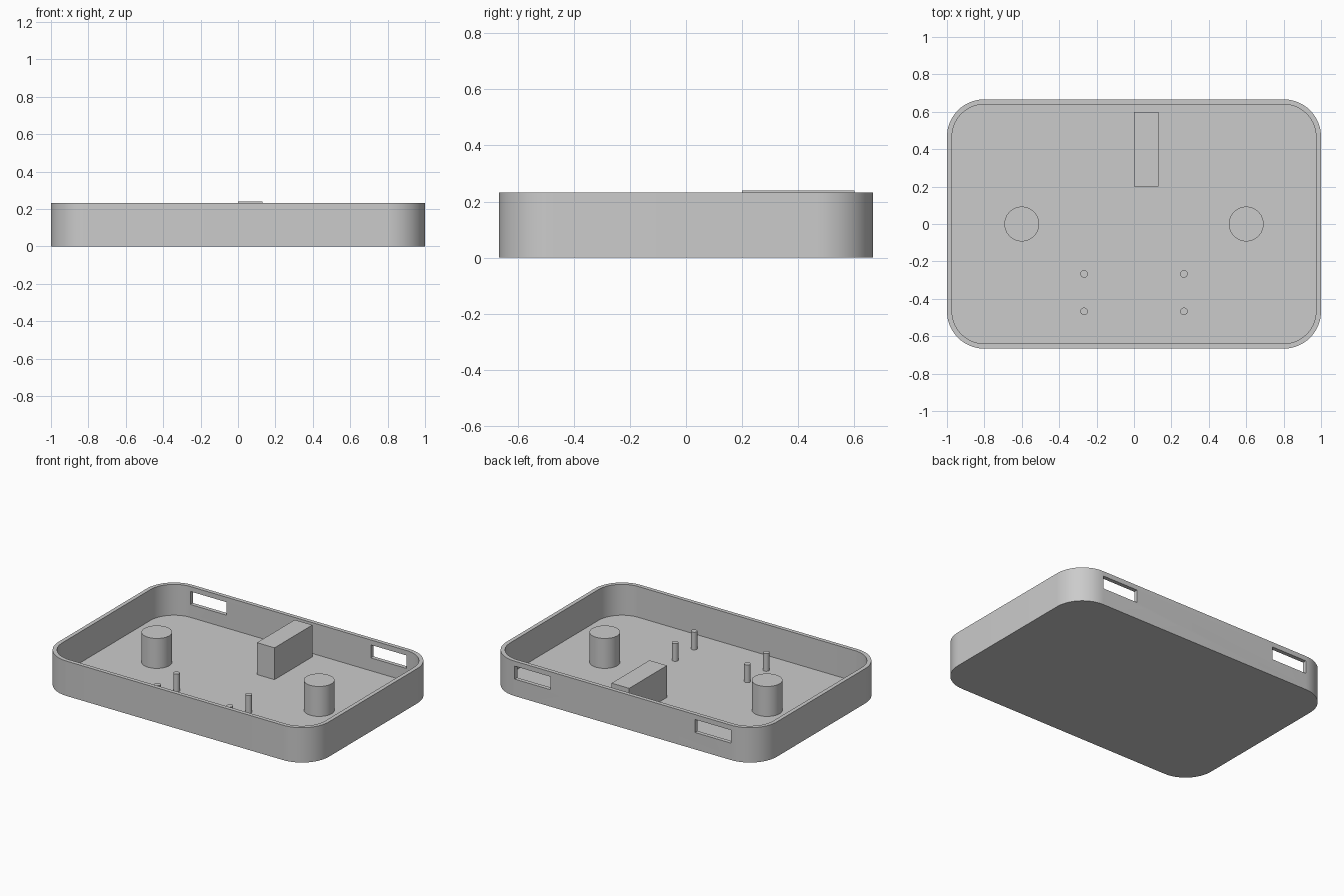
import bpy, bmesh, math

cube = bpy.data.objects.get("Cube")
if cube:
    bpy.data.objects.remove(cube, do_unlink=True)

W, D, H = 2.0, 1.333, 0.233
WALL, FLOOR, RADIUS = 0.027, 0.027, 0.2

grey = bpy.data.materials.new("plain_grey")
grey.use_nodes = True
grey.diffuse_color = (0.6, 0.6, 0.6, 1)
grey.node_tree.nodes["Principled BSDF"].inputs["Base Color"].default_value = (0.6, 0.6, 0.6, 1)


def smooth(obj):
    bpy.ops.object.select_all(action="DESELECT")
    obj.select_set(True)
    bpy.context.view_layer.objects.active = obj
    bpy.ops.object.shade_smooth_by_angle(angle=math.radians(30))


def box(name, x0, x1, y0, y1, z0, z1):
    bpy.ops.mesh.primitive_cube_add(
        size=1, location=((x0 + x1) / 2, (y0 + y1) / 2, (z0 + z1) / 2))
    obj = bpy.context.object
    obj.name = name
    obj.scale = (x1 - x0, y1 - y0, z1 - z0)
    bpy.ops.object.transform_apply(location=False, rotation=False, scale=True)
    obj.data.materials.append(grey)
    return obj


def post(name, x, y, radius, top, sides):
    bpy.ops.mesh.primitive_cylinder_add(
        vertices=sides, radius=radius, depth=top - FLOOR,
        location=(x, y, (top + FLOOR) / 2))
    obj = bpy.context.object
    obj.name = name
    obj.data.materials.append(grey)
    smooth(obj)


def rounded_ring(bm, inset, z, steps=16):
    """Rounded rectangle outline, counter-clockwise from the +x +y corner."""
    r = RADIUS - inset
    verts = []
    for corner, (sx, sy) in enumerate([(1, 1), (-1, 1), (-1, -1), (1, -1)]):
        for i in range(steps + 1):
            a = math.pi / 2 * (corner + i / steps)
            verts.append(bm.verts.new((sx * (W / 2 - RADIUS) + r * math.cos(a),
                                       sy * (D / 2 - RADIUS) + r * math.sin(a), z)))
    return verts


# Open tray: outer wall, rim, inner wall and floor
bm = bmesh.new()
rings = [rounded_ring(bm, inset, z)
         for inset, z in [(0, 0), (0, H), (WALL, H), (WALL, FLOOR)]]
for a, b in zip(rings, rings[1:]):
    for i in range(len(a)):
        j = (i + 1) % len(a)
        bm.faces.new((a[i], a[j], b[j], b[i]))
bm.faces.new(rings[0][::-1])
bm.faces.new(rings[-1])
bmesh.ops.recalc_face_normals(bm, faces=bm.faces)
mesh = bpy.data.meshes.new("tray")
bm.to_mesh(mesh)
bm.free()
tray = bpy.data.objects.new("tray", mesh)
bpy.context.collection.objects.link(tray)
mesh.materials.append(grey)

# Two slots through the back wall
for side in (-1, 1):
    c = side * 0.667
    cutter = box("slot_cutter", c - 0.133, c + 0.133, D / 2 - 0.08, D / 2 + 0.08, 0.113, 0.2)
    cutter.hide_render = True
    mod = tray.modifiers.new("slot", "BOOLEAN")
    mod.operation = "DIFFERENCE"
    mod.solver = "EXACT"
    mod.object = cutter
    bpy.context.view_layer.objects.active = tray
    bpy.ops.object.modifier_apply(modifier=mod.name)
    bpy.data.objects.remove(cutter, do_unlink=True)
smooth(tray)

# Block near the back, standing just above the rim
box("block", 0, 0.13, 0.2, 0.6, FLOOR, 0.24)

# Large round pillars and thin mounting pins
for side, label in ((-1, "right"), (1, "left")):
    post(f"pillar_{label}", side * 0.6, 0, 0.093, 0.227, 48)
    for y, row in ((-0.267, "back"), (-0.467, "front")):
        post(f"pin_{row}_{label}", side * 0.267, y, 0.02, 0.145, 24)
